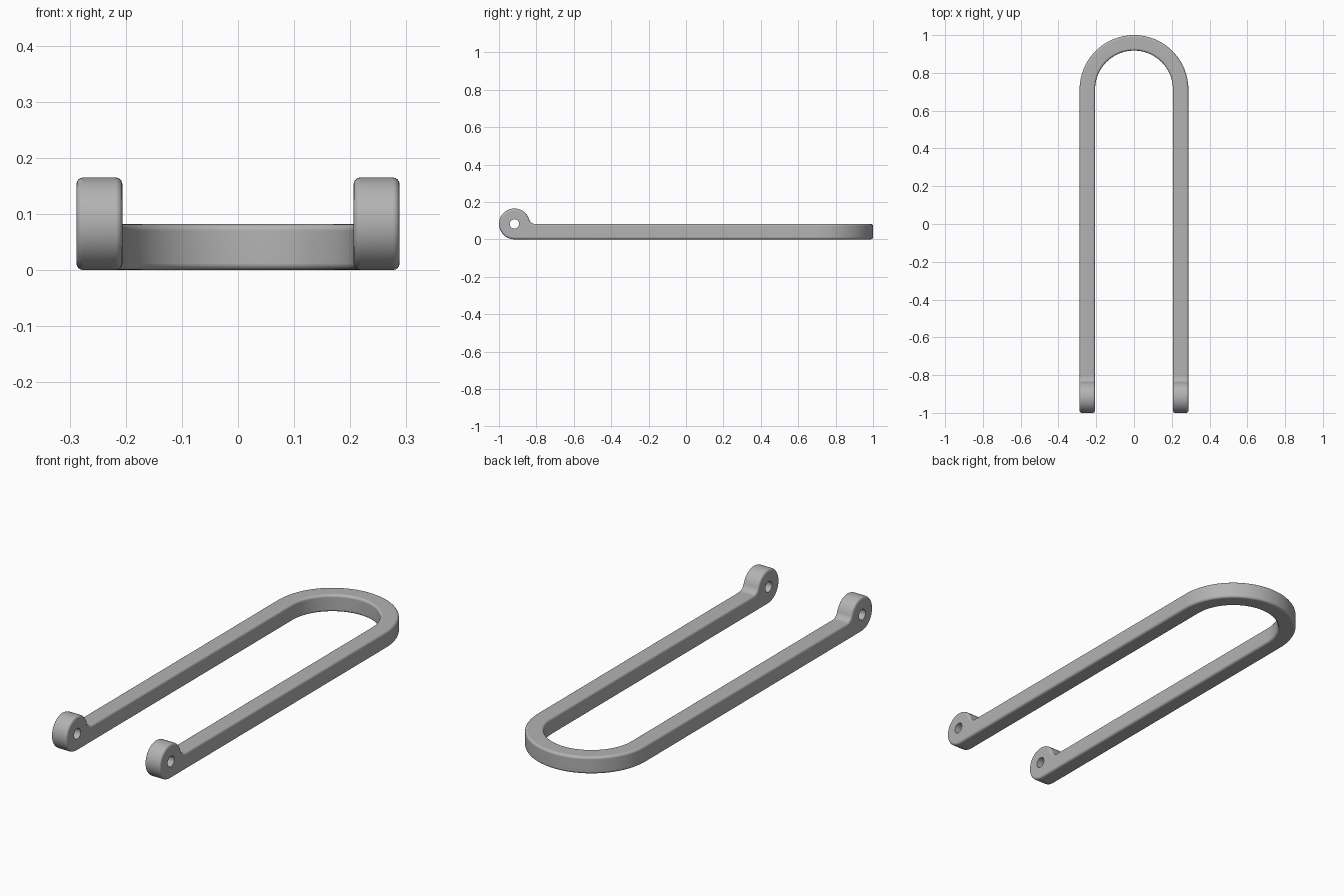
import bpy, bmesh
from math import sin, cos, pi, sqrt, atan2, radians
from mathutils import Vector, Matrix

cube = bpy.data.objects.get("Cube")
if cube:
    bpy.data.objects.remove(cube, do_unlink=True)

OUTER, INNER = 0.288, 0.206      # x reach of each arm
HEIGHT = 0.082                   # bar thickness
BEND_Y = 0.712                   # where the arms meet the bend
EYE_Y, EYE_R = -0.9175, 0.0825   # pivot eye at the arm tip
HOLE_R, FILLET, ROUND = 0.025, 0.035, 0.012

steel = bpy.data.materials.new("grey_steel")
steel.use_nodes = True
grey = (0.45, 0.45, 0.45, 1)
steel.diffuse_color = grey
steel.node_tree.nodes["Principled BSDF"].inputs["Base Color"].default_value = grey


def arc(cy, cz, r, a0, a1, n):
    return [(cy + r * cos(a0 + (a1 - a0) * i / n), cz + r * sin(a0 + (a1 - a0) * i / n))
            for i in range(n + 1)]


# Side outline: eye, concave fillet, straight bar
rise = HEIGHT + FILLET - EYE_R
run = sqrt((EYE_R + FILLET) ** 2 - rise ** 2)
touch = atan2(rise, run)
outline = [(BEND_Y, HEIGHT), (BEND_Y, 0)]
outline += arc(EYE_Y, EYE_R, EYE_R, -pi / 2, touch - 2 * pi, 40)
outline += arc(EYE_Y + run, HEIGHT + FILLET, FILLET, pi + touch, 1.5 * pi, 10)[1:]

# Extrude the outline into one arm
bm = bmesh.new()
side = bm.faces.new([bm.verts.new((INNER, y, z)) for y, z in outline])
grown = bmesh.ops.extrude_face_region(bm, geom=[side])["geom"]
bmesh.ops.translate(bm, vec=(OUTER - INNER, 0, 0),
                    verts=[v for v in grown if isinstance(v, bmesh.types.BMVert)])
bmesh.ops.recalc_face_normals(bm, faces=bm.faces)


def at_bend(item):
    return all(abs(v.co.y - BEND_Y) < 1e-5 for v in item.verts)


# Round the long edges
rims = [e for e in bm.edges
        if abs(e.verts[0].co.x - e.verts[1].co.x) < 1e-5 and not at_bend(e)]
bmesh.ops.bevel(bm, geom=rims, offset=ROUND, segments=4, profile=0.5, affect='EDGES')

# Sweep the open end through a quarter turn to the centre line
bmesh.ops.delete(bm, geom=[f for f in bm.faces if at_bend(f)], context='FACES_ONLY')
loop = [e for e in bm.edges if at_bend(e)]
bmesh.ops.spin(bm, geom=loop, cent=(0, BEND_Y, 0), axis=(0, 0, 1),
               angle=pi / 2, steps=24, use_duplicate=False)
for v in bm.verts:
    if abs(v.co.x) < 1e-4:
        v.co.x = 0
bmesh.ops.recalc_face_normals(bm, faces=bm.faces)

mesh = bpy.data.meshes.new("u_shackle")
bm.to_mesh(mesh)
bm.free()
mesh.materials.append(steel)
shackle = bpy.data.objects.new("u_shackle", mesh)
bpy.context.collection.objects.link(shackle)

# Pin hole cutter through both eyes
bm = bmesh.new()
bmesh.ops.create_cone(bm, cap_ends=True, segments=32, radius1=HOLE_R, radius2=HOLE_R, depth=1,
                      matrix=Matrix.Translation((0, EYE_Y, EYE_R)) @ Matrix.Rotation(pi / 2, 4, 'Y'))
cut_mesh = bpy.data.meshes.new("pin_hole_cutter")
bm.to_mesh(cut_mesh)
bm.free()
cut_mesh.materials.append(steel)
cutter = bpy.data.objects.new("pin_hole_cutter", cut_mesh)
cutter.hide_render = True
bpy.context.collection.objects.link(cutter)

# Mirror to the other arm and drill the eyes
mirror = shackle.modifiers.new("mirror", 'MIRROR')
mirror.use_clip = True
drill = shackle.modifiers.new("drill", 'BOOLEAN')
drill.operation = 'DIFFERENCE'
drill.solver = 'EXACT'
drill.object = cutter

bpy.ops.object.select_all(action='DESELECT')
shackle.select_set(True)
bpy.context.view_layer.objects.active = shackle
for name in ("mirror", "drill"):
    bpy.ops.object.modifier_apply(modifier=name)
bpy.data.objects.remove(cutter, do_unlink=True)

# Smooth shading with crisp hole rims
bpy.ops.object.shade_smooth_by_angle(angle=radians(35))
weighted = shackle.modifiers.new("weighted_normals", 'WEIGHTED_NORMAL')
weighted.keep_sharp = True
